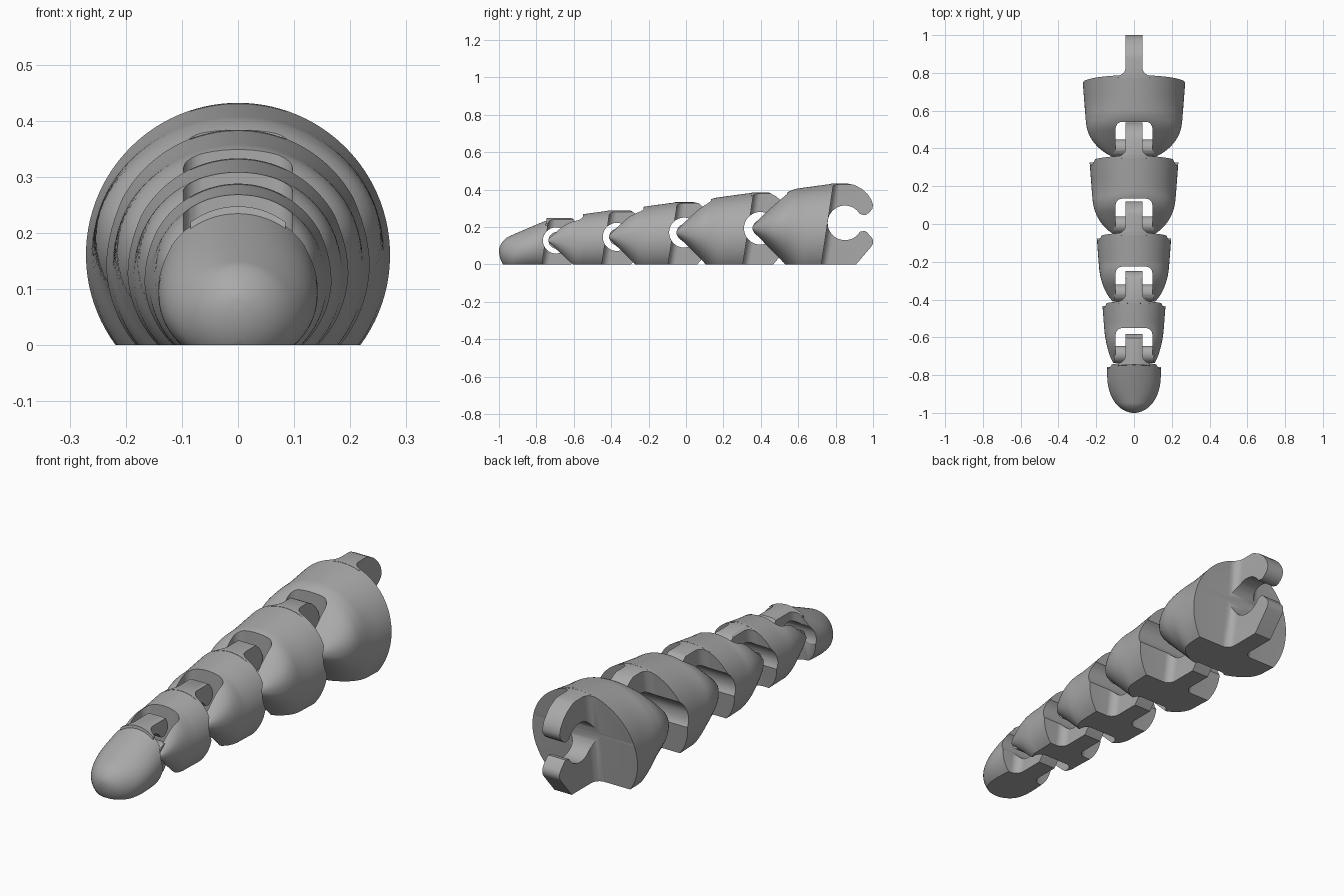
import bpy, bmesh
from math import sin, cos, asin, pi, sqrt, copysign, radians

if "Cube" in bpy.data.objects:
    bpy.data.objects.remove(bpy.data.objects["Cube"])

grey = bpy.data.materials.new("plain grey")
grey.use_nodes = True
grey.diffuse_color = (0.4, 0.4, 0.4, 1)
grey.node_tree.nodes["Principled BSDF"].inputs["Base Color"].default_value = (0.4, 0.4, 0.4, 1)

TILT = 0.15       # lean of every rear face
NOSE = 0.047      # rounding of the wedge nose
PIN = 0.045       # hinge pin radius
PLATE = 0.045     # half thickness of the hook plate
FILLET = 0.04


def make(name, bm):
    bmesh.ops.recalc_face_normals(bm, faces=bm.faces)
    if bm.calc_volume(signed=True) < 0:
        bmesh.ops.reverse_faces(bm, faces=bm.faces)
    mesh = bpy.data.meshes.new(name)
    bm.to_mesh(mesh)
    bm.free()
    ob = bpy.data.objects.new(name, mesh)
    bpy.context.collection.objects.link(ob)
    mesh.materials.append(grey)
    return ob


def prism(name, pts, vec):
    """Extrude a closed outline of 3D points along vec."""
    bm = bmesh.new()
    base = [bm.verts.new(p) for p in pts]
    far = [bm.verts.new([a + b for a, b in zip(p, vec)]) for p in pts]
    bm.faces.new(base)
    bm.faces.new(far[::-1])
    for i in range(len(pts)):
        bm.faces.new((base[i], base[i - 1], far[i - 1], far[i]))
    return make(name, bm)


def circle(a, b, r, n=48):
    return [(a + r * cos(2 * pi * (i + 0.5) / n), b + r * sin(2 * pi * (i + 0.5) / n)) for i in range(n)]


def rod(name, y, z, r, half):
    return prism(name, [(-half, py, pz) for py, pz in circle(y, z, r)], (2 * half, 0, 0))


def combine(ob, other, op):
    mod = ob.modifiers.new(op, "BOOLEAN")
    mod.operation, mod.object, mod.solver = op, other, "MANIFOLD"
    bpy.context.view_layer.objects.active = ob
    bpy.ops.object.modifier_apply(modifier=mod.name)
    bpy.data.objects.remove(other)


def smin(a, b, k=0.04):
    h = max(k - abs(a - b), 0) / k
    return min(a, b) - h * h * k / 4


def loft(name, sections, zh):
    """Skin superellipse sections (y, half width, low, high, power) with a flat floor and leaning rear."""
    n = 72
    bm = bmesh.new()
    rings = []
    for k, (y, w, lo, hi, p) in enumerate(sections):
        mid, half = (lo + hi) / 2, (hi - lo) / 2
        lean = TILT * (k / (len(sections) - 1)) ** 2
        dip = min(asin(min(1, mid / half) ** (p / 2)), 0.49 * pi)   # where the outline meets the floor
        ring = []
        for i in range(n):
            a = -dip + (pi + 2 * dip) * i / (n - 1)
            c, s = cos(a), sin(a)
            z = max(0, mid + half * copysign(abs(s) ** (2 / p), s))
            ring.append(bm.verts.new((w * copysign(abs(c) ** (2 / p), c), y + lean * (z - zh), z)))
        rings.append(ring)
    for a, b in zip(rings, rings[1:]):
        for i in range(n):
            bm.faces.new((a[i], a[i - 1], b[i - 1], b[i]))
    bm.faces.new(rings[0])
    bm.faces.new(rings[-1])
    return make(name, bm)


def tip_sections(R, c, rear):
    """Rounded nose rising along a straight top."""
    out = []
    for i in range(41):
        d = 0.0005 + (rear + 0.9995) * (i / 40) ** 1.8
        g = lambda size: sqrt(1 - (1 - min(1, d / size)) ** 2)
        w = R * sqrt(1 - (1 - min(1, d / 0.21)) ** 2.2)
        top = min(0.05 + 0.46 * d, c + R - 0.075)
        out.append((d - 1, w, 0.075 - (0.075 + R - c) * g(0.09), 0.075 + top * g(0.05), 2))
    return out


def link_sections(R, c, rear, yp, zp):
    """Wedge nose wrapped around the pin, widening into a slightly tapered barrel."""
    out, start = [], yp - NOSE
    for i in range(61):
        d = 0.001 + (rear - start - 0.001) * (i / 60) ** 1.5
        y = start + d
        h = sqrt(NOSE ** 2 - (NOSE - d) ** 2) if d < 0.293 * NOSE else 0.414 * NOSE + d
        r = R + TILT / 2 * (y - rear)
        u = min(1, d / 0.2)
        w = 0.108 + (r - 0.108) * (1 - (1 - u) ** 2.5) ** 0.8
        out.append((y, w, -smin(h - zp, R - c), smin(zp + h, c - R + 2 * r), 2.5 - 0.5 * u))
    return out


def hook(H, zh, rh, rear, R, c):
    """Open ring plate, blended into the rear face by vertical fillets."""
    s = rh / 0.0925
    top = c + R + 0.001
    upper = [(0.01, 0.211), (0.05, 0.203), (0.09, 0.182), (0.12, 0.155), (0.141, 0.124), (0.15, 0.095),
             (0.146, 0.075), (0.132, 0.057), (0.113, 0.043), (0.1, 0.042)]
    lower = [(0.092, -0.045), (0.105, -0.042), (0.117, -0.05), (0.143, -0.078), (0.15, -0.092),
             (0.15, -0.11), (0.143, -0.124)]
    a0 = radians(31)
    arc = [(0.0925 * cos(a0 + (2 * pi - 2 * a0) * i / 40), 0.0925 * sin(a0 + (2 * pi - 2 * a0) * i / 40))
           for i in range(41)]
    pts = [(H + y * s, min(top, zh + z * s)) for y, z in upper + arc + lower]
    ye, ze = pts[-1]
    if ze > 0:
        pts.append((ye - 0.85 * ze, 0))
    front = rear - 0.06
    pts += [(front, 0), (front, top)]
    wide = PLATE + FILLET
    plate = prism("hook", [(-wide, y, z) for y, z in pts], (2 * wide, 0, 0))
    # plan outline with concave fillets, leaning with the rear face
    y0 = rear - TILT * (zh + 0.1)
    side = [(wide + 0.01, y0 - 0.012), (wide + 0.01, y0)]
    side += [(wide - FILLET * sin(a), y0 + FILLET * (1 - cos(a))) for a in [pi / 2 * i / 10 for i in range(11)]]
    side.append((PLATE, y0 + 0.5))
    plan = side + [(-x, y) for x, y in reversed(side)]
    combine(plate, prism("plan", [(x, y, -0.1) for x, y in plan], (0, TILT * 0.7, 0.7)), "INTERSECT")
    # round the top to the barrel
    barrel = prism("barrel", [(x, front - 0.1, z) for x, z in circle(0, c, R - 0.0005, 96)], (0, 0.6, 0))
    combine(plate, barrel, "INTERSECT")
    return plate


def slot(yp):
    """Front pocket with rounded inner corners."""
    r, w, back = 0.035, 0.097, yp + 0.139
    side = [(w, yp - 0.2)] + [(w - r + r * cos(a), back - r + r * sin(a))
                              for a in [pi / 2 * i / 8 for i in range(9)]]
    pts = side + [(-x, y) for x, y in reversed(side)]
    return prism("slot", [(x, y, -0.2) for x, y in pts], (0, 0, 1))


# hinge y, hinge z, hole radius, barrel radius, barrel centre z, rear setback
links = [
    ("tip_segment", -0.695, 0.128, 0.070, 0.142, 0.106, 0.056),
    ("second_segment", -0.37, 0.147, 0.075, 0.167, 0.121, 0.058),
    ("third_segment", -0.01, 0.170, 0.080, 0.197, 0.136, 0.060),
    ("fourth_segment", 0.397, 0.193, 0.087, 0.235, 0.149, 0.064),
    ("base_segment", 0.85, 0.222, 0.0925, 0.271, 0.161, 0.093),
]
prev = None
for name, H, zh, rh, R, c, back in links:
    rear = H - back
    if prev:
        yp, zp = prev[0] + 0.005, prev[1]
        body = loft(name, link_sections(R, c, rear, yp, zp), zh)
        combine(body, slot(yp), "DIFFERENCE")
        combine(body, rod("pin", yp, zp, PIN, 0.105), "UNION")
    else:
        body = loft(name, tip_sections(R, c, rear), zh)
    combine(body, rod("hinge_hole", H, zh, rh, 0.5), "DIFFERENCE")
    combine(body, hook(H, zh, rh, rear, R, c), "UNION")
    bpy.ops.object.select_all(action="DESELECT")
    body.select_set(True)
    bpy.context.view_layer.objects.active = body
    bpy.ops.object.shade_smooth_by_angle(angle=radians(35))
    prev = (H, zh)
